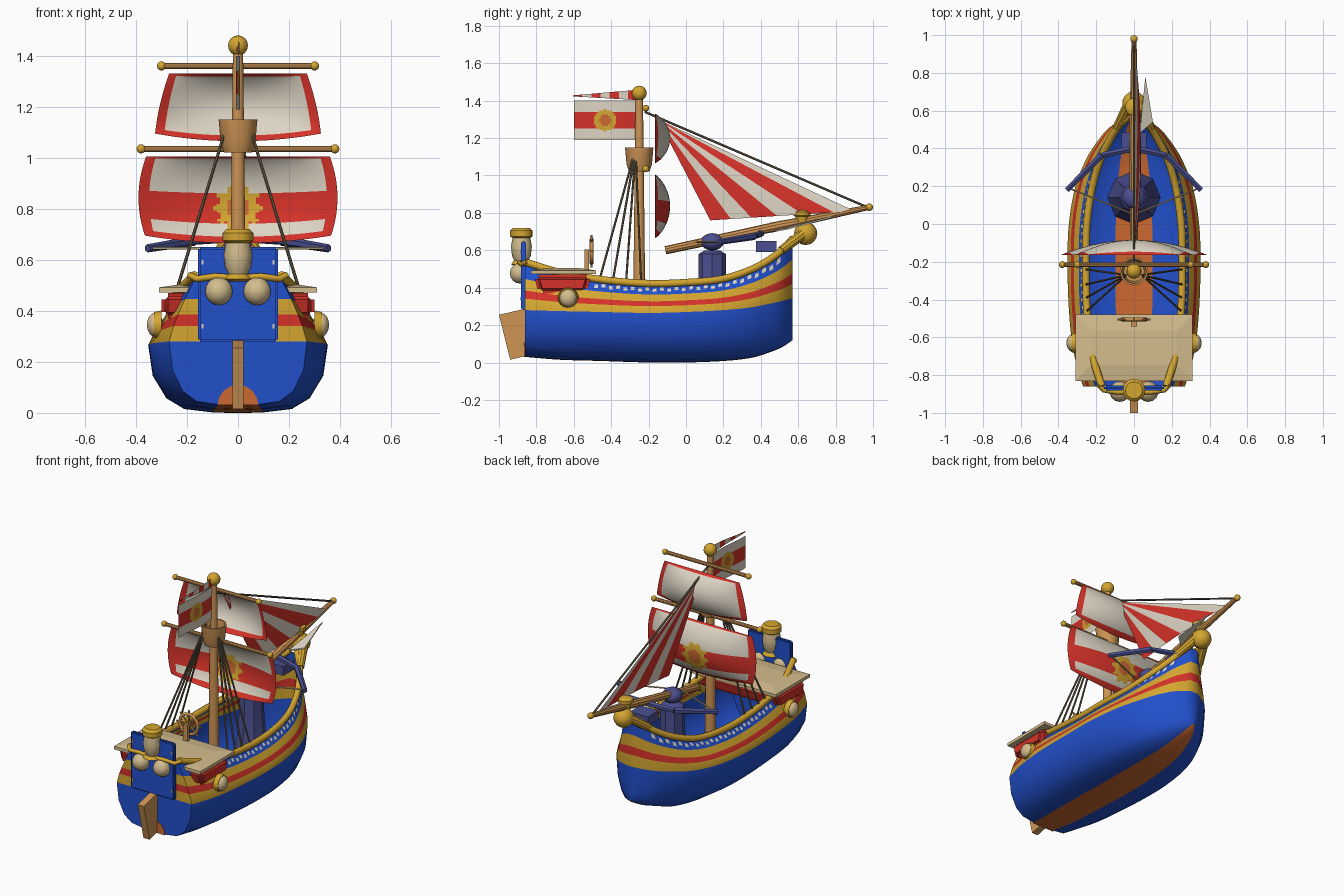
import bpy, bmesh, math
from mathutils import Vector, Matrix

if "Cube" in bpy.data.objects:
    bpy.data.objects.remove(bpy.data.objects["Cube"])

COL = dict(blue=(.016, .08, .60), yellow=(.66, .38, .03), red=(.66, .032, .022), white=(.72, .66, .55),
           wood=(.62, .30, .09), orange=(.60, .14, .03), slate=(.07, .08, .28), tan=(.66, .51, .27), rope=(.15, .12, .07))
NAMES = list(COL)
MATS = []
for n, c in COL.items():
    m = bpy.data.materials.new(n)
    m.diffuse_color = (*c, 1)
    m.use_nodes = True
    m.node_tree.nodes["Principled BSDF"].inputs["Base Color"].default_value = m.diffuse_color
    MATS.append(m)


def finish(name, bm, col=None, smooth=True):
    """Turn a bmesh into an object; col None keeps per-face indices into NAMES."""
    bmesh.ops.recalc_face_normals(bm, faces=bm.faces)
    me = bpy.data.meshes.new(name)
    bm.to_mesh(me)
    bm.free()
    ob = bpy.data.objects.new(name, me)
    bpy.context.collection.objects.link(ob)
    for m in (MATS if col is None else [MATS[NAMES.index(col)]]):
        me.materials.append(m)
    if smooth:
        bpy.ops.object.select_all(action='DESELECT')
        ob.select_set(True)
        bpy.context.view_layer.objects.active = ob
        bpy.ops.object.shade_smooth_by_angle(angle=math.radians(35))
    return ob


def tube(name, p, q, r1, r2, col, seg=10):
    p, q = Vector(p), Vector(q)
    bm = bmesh.new()
    rot = (q - p).to_track_quat('Z', 'Y').to_matrix().to_4x4()
    bmesh.ops.create_cone(bm, cap_ends=True, segments=seg, radius1=r1, radius2=r2, depth=(q - p).length,
                          matrix=Matrix.Translation((p + q) / 2) @ rot)
    return finish(name, bm, col)


def ball(name, c, r, col, scale=(1, 1, 1)):
    bm = bmesh.new()
    bmesh.ops.create_uvsphere(bm, u_segments=14, v_segments=8, radius=r,
                              matrix=Matrix.Translation(c) @ Matrix.Diagonal((*scale, 1)))
    return finish(name, bm, col)


def box(name, c, s, col):
    bm = bmesh.new()
    bmesh.ops.create_cube(bm, size=1, matrix=Matrix.Translation(c) @ Matrix.Diagonal((*s, 1)))
    return finish(name, bm, col, False)


def lathe(name, prof, c, col, seg=16):
    bm = bmesh.new()
    rings = [[bm.verts.new((c[0] + r * math.cos(a), c[1] + r * math.sin(a), z))
              for a in [2 * math.pi * i / seg for i in range(seg)]] for r, z in prof]
    for a, b in zip(rings, rings[1:]):
        for i in range(seg):
            bm.faces.new((a[i], a[(i + 1) % seg], b[(i + 1) % seg], b[i]))
    bm.faces.new(rings[0])
    bm.faces.new(rings[-1])
    return finish(name, bm, col)


def sweep(name, pts, r, col, closed=False):
    cu = bpy.data.curves.new(name, 'CURVE')
    cu.dimensions, cu.bevel_depth, cu.bevel_resolution, cu.use_fill_caps = '3D', r, 2, True
    sp = cu.splines.new('POLY')
    sp.points.add(len(pts) - 1)
    for a, b in zip(sp.points, pts):
        a.co = (*b, 1)
    sp.use_cyclic_u = closed
    ob = bpy.data.objects.new(name, cu)
    bpy.context.collection.objects.link(ob)
    cu.materials.append(MATS[NAMES.index(col)])
    bpy.ops.object.select_all(action='DESELECT')
    ob.select_set(True)
    bpy.context.view_layer.objects.active = ob
    bpy.ops.object.convert(target='MESH')


def prism(name, pts, d, col):
    """Extrude a polygon by vector d."""
    bm = bmesh.new()
    f = bm.faces.new([bm.verts.new(p) for p in pts])
    r = bmesh.ops.extrude_face_region(bm, geom=[f])
    bmesh.ops.translate(bm, vec=d, verts=[v for v in r['geom'] if isinstance(v, bmesh.types.BMVert)])
    return finish(name, bm, col, False)


def patch(name, fn, nu, nv, rule):
    """Surface fn(u,v) on the unit square, coloured by rule(u,v)."""
    bm = bmesh.new()
    g = [[bm.verts.new(fn(i / nu, j / nv)) for j in range(nv + 1)] for i in range(nu + 1)]
    for i in range(nu):
        for j in range(nv):
            f = bm.faces.new((g[i][j], g[i + 1][j], g[i + 1][j + 1], g[i][j + 1]))
            f.material_index = NAMES.index(rule((i + .5) / nu, (j + .5) / nv))
    return finish(name, bm)


# Hull lines along y: keel, paint line, sheer height, beam, rail half width
YS = [-.86, -.68, -.45, -.2, 0, .2, .35, .45, .52, .57]
LINES = dict(K=[.03, .015, .008, 0, 0, .008, .025, .055, .085, .12],
             P=[.28, .275, .27, .265, .27, .28, .295, .315, .33, .345],
             S=[.525, .47, .43, .41, .415, .435, .485, .54, .595, .65],
             B=[.27, .32, .345, .352, .345, .31, .25, .185, .12, .03],
             R=[.17, .225, .25, .255, .25, .22, .175, .125, .08, .025])


def line(k, y):
    L = LINES[k]
    i = max(i for i in range(len(YS) - 1) if y >= YS[i] or i == 0)
    t = (y - YS[i]) / (YS[i + 1] - YS[i])
    slope = lambda j: (L[min(j + 1, 9)] - L[max(j - 1, 0)]) / (YS[min(j + 1, 9)] - YS[max(j - 1, 0)])
    h = YS[i + 1] - YS[i]
    return ((2*t**3 - 3*t*t + 1) * L[i] + (t**3 - 2*t*t + t) * h * slope(i)
            + (3*t*t - 2*t**3) * L[i + 1] + (t**3 - t*t) * h * slope(i + 1))


def side(y, f):
    """Point on the topsides: f=0 paint line, f=1 rail."""
    B, R, P, S = (line(k, y) for k in 'BRPS')
    return Vector((B + (R - B) * f ** 1.25, y, P + (S - P) * f))


def section(y):
    B, K, P = line('B', y), line('K', y), line('P', y)
    low = [(0, 0), (.28, .01), (.6, .06), (.8, .22), (.95, .55)]
    return [Vector((a * B, y, K + b * (P - K))) for a, b in low] + [side(y, f) for f in (0, .25, .43, .68, 1)]


BANDS = ['orange', 'blue', 'blue', 'blue', 'blue', 'yellow', 'red', 'yellow', 'blue']
N = 30
stations = [-.86 + 1.43 * (1 - (1 - i / N) ** 1.35) for i in range(N)] + [.57]
bm = bmesh.new()
grid = []
for y in stations:
    s = section(y)
    grid.append([[bm.verts.new((sx * p.x, p.y, p.z)) for p in s] for sx in (1, -1)])
for i in range(N):
    for s in (0, 1):
        for k, c in enumerate(BANDS):
            f = bm.faces.new((grid[i][s][k], grid[i + 1][s][k], grid[i + 1][s][k + 1], grid[i][s][k + 1]))
            f.material_index = NAMES.index(c)
for st in (grid[0], grid[-1]):   # transom and stem
    for k, c in enumerate(BANDS):
        f = bm.faces.new((st[0][k], st[0][k + 1], st[1][k + 1], st[1][k]))
        f.material_index = NAMES.index('blue' if k == 0 else c)
bmesh.ops.remove_doubles(bm, verts=bm.verts, dist=.0005)
finish('hull', bm)
prism('transom_arch', [(.08 * math.cos(a), -.861, .03 + .08 * math.sin(a)) for a in
                       [math.pi * i / 8 for i in range(9)]], (0, -.004, 0), 'orange')

# Rails and white flecks on the upper blue band
bm = bmesh.new()
for s in (1, -1):
    sweep('rail', [(s * p.x, p.y, p.z + .012) for p in [side(y, 1) for y in stations]], .02, 'yellow')
    for i in range(26):
        y = -.48 + i * .039
        for dy, f in ((0, .86 if i % 2 else .82),):
            q = [side(y + a, f + b) + Vector((.004, 0, .003))
                 for a, b in ((-.011, -.06), (.011, -.05), (.009, .06), (-.009, .05))]
            bm.faces.new([bm.verts.new((s * p.x, p.y, p.z)) for p in q])
finish('hull_flecks', bm, 'white', False)

# Stern: cabin, platform, board, rudder
bm = bmesh.new()
bmesh.ops.create_cube(bm, size=1, matrix=Matrix.Translation((0, -.66, .42)) @ Matrix.Diagonal((.6, .31, .1, 1)))
for v in bm.verts:
    if v.co.z < .42:
        v.co.y = -.66 + (v.co.y + .66) * .82
bmesh.ops.bevel(bm, geom=bm.edges[:], offset=.025, segments=3, affect='EDGES')
finish('cabin', bm, 'red')
bm = bmesh.new()
bmesh.ops.create_cube(bm, size=1, matrix=Matrix.Translation((0, -.655, .482)) @ Matrix.Diagonal((.62, .35, .02, 1)))
top = max(bm.faces, key=lambda f: f.calc_center_median().z)
r = bmesh.ops.inset_individual(bm, faces=[top], thickness=.12)
bmesh.ops.translate(bm, vec=(0, 0, .012), verts=top.verts)
finish('stern_platform', bm, 'tan', False)
bm = bmesh.new()
bmesh.ops.create_cube(bm, size=1, matrix=Matrix.Translation((0, -.868, .465)) @ Matrix.Diagonal((.315, .026, .37, 1)))
bmesh.ops.bevel(bm, geom=bm.edges[:], offset=.008, segments=2, affect='EDGES')
finish('stern_board', bm, 'blue')
for x in (-.14, .14):
    for z in (.34, .59):
        box('board_stud', (x, -.882, z), (.008, .006, .018), 'white')
prism('rudder', [(-.022, -.85, .29), (-.022, -1, .255), (-.022, -.94, .015), (-.022, -.855, .035)], (.044, 0, 0), 'wood')

# Stern lamps
lathe('lantern_glass', [(.03, .53), (.05, .57), (.056, .62), (.045, .68)], (0, -.88), 'tan')
lathe('lantern_cap', [(.045, .665), (.06, .675), (.06, .705), (.045, .72)], (0, -.88), 'yellow')
lathe('lantern_base', [(.03, .515), (.055, .525), (.04, .545)], (0, -.88), 'yellow')
for s in (1, -1):
    ball('stern_lamp', (s * .075, -.887, .477), .055, 'tan')
    sweep('lamp_arm', [(s * .02, -.89, .53), (s * .09, -.89, .535), (s * .16, -.88, .525), (s * .19, -.85, .54)], .013, 'yellow')
    ball('side_lamp', (s * .325, -.63, .345), .047, 'tan', (.7, 1, 1))
    tube('side_lamp_ring', (s * .30, -.63, .345), (s * .33, -.63, .345), .056, .05, 'yellow', 14)

# Steering wheel
ring = [(math.cos(a), math.sin(a)) for a in [math.pi * i / 8 for i in range(16)]]
sweep('wheel_rim', [(.065 * c, -.505, .595 + .065 * d) for c, d in ring], .01, 'wood', True)
for i in range(4):
    c, d = ring[i * 2]
    tube('wheel_spoke', (-.088 * c, -.505, .595 - .088 * d), (.088 * c, -.505, .595 + .088 * d), .006, .006, 'wood', 6)
box('wheel_post', (0, -.53, .545), (.03, .025, .12), 'wood')

# Mast, crow's nest, yards
tube('mast', (0, -.25, .01), (0, -.25, 1.42), .036, .02, 'wood', 12)
ball('mast_ball', (0, -.25, 1.44), .04, 'yellow')
lathe('crows_nest', [(.055, 1.02), (.068, 1.06), (.076, 1.15), (.066, 1.15), (.055, 1.06)], (0, -.25), 'wood', 12)
for z, w in ((1.36, .30), (1.035, .38)):
    tube('yard', (-w, -.215, z), (w, -.215, z), .012, .012, 'wood')
    for s in (1, -1):
        ball('yard_tip', (s * w, -.215, z), .018, 'yellow')


# Square sails
def sail(zt, zb, wt, wm, wb, drop):
    def fn(a, b):
        u, v = 2 * a - 1, 2 * b - 1
        w = wb * (1 - b) + wt * b + (wm - (wt + wb) / 2) * (1 - v * v)
        return (u * w, -.165 + .08 * (1 - u * u) * (1 - v * v) ** .8, zb + (zt - zb) * b - drop * (1 - u * u) * (1 - b))
    return fn


def main_rule(a, b):
    d = math.hypot((a - .5) * .76, (b - .41) * .33)
    if d < .045:
        return 'orange'
    if d < .082 + .01 * math.cos(10 * math.atan2(b - .41, (a - .5) * 2.3)):
        return 'yellow'
    return 'red' if abs(a - .5) > .455 or b > .97 or b < .07 or .22 < b < .58 else 'white'


patch('top_sail', sail(1.33, 1.095, .27, .305, .325, .03), 36, 24,
      lambda a, b: 'red' if abs(a - .5) > .455 or b < .08 or b > .97 else 'white')
patch('main_sail', sail(1.005, .695, .36, .39, .365, .03), 56, 40, main_rule)

# Jib with stripes fanning out from its head
head, clew, tack = Vector((0, -.15, 1.30)), Vector((.03, .13, .76)), Vector((.01, .90, .81))
patch('jib', lambda a, b: head.lerp(clew.lerp(tack, a), max(b, .001)) + Vector((.05 * math.sin(math.pi * a) * b * (1.3 - b), 0, 0)),
      28, 12, lambda a, b: 'red' if a < .16 or .3 < a < .48 or .64 < a < .84 else 'white')


# Flag and pennant
def flag_rule(a, b):
    d = math.hypot((a - .5) * .33, (b - .5) * .21)
    return 'orange' if d < .03 else 'yellow' if d < .057 else 'red' if .28 < b < .72 else 'white'


patch('flag', lambda a, b: (.008 * math.sin(5 * a), -.265 - .335 * a, 1.19 + .21 * b), 40, 28, flag_rule)
patch('pennant', lambda a, b: (.006 * math.sin(5 * a), -.26 - .345 * a, 1.425 + (b - .4) * .055 * (1 - .9 * a)), 7, 2,
      lambda a, b: 'white' if int(a * 7) % 2 else 'red')

# Rigging
tube('fore_stay', (0, -.22, 1.34), (0, .97, .83), .006, .006, 'rope', 6)
for s in (1, -1):
    for y in (-.46, -.39, -.32, -.24):
        e = side(y, 1)
        tube('shroud', (s * .04, -.27, 1.14), (s * e.x, y, e.z + .02), .006, .006, 'rope', 6)

# Bowsprit and figurehead
tube('bowsprit', (0, .45, .72), (0, .98, .83), .027, .014, 'wood')
ball('bowsprit_tip', (0, .98, .83), .02, 'yellow')
ball('figurehead', (0, .64, .69), .062, 'yellow')
lathe('figurehead_cap', [(.03, .75), (.035, .78), (.046, .785), (.046, .805), (.03, .815)], (0, .62), 'yellow')
for s in (1, -1):
    tube('figurehead_bracket', (s * .09, .51, .60), (s * .03, .63, .69), .024, .03, 'yellow')

# Deck ballista
lathe('ballista_stand', [(.14, .02), (.115, .12), (.085, .3), (.073, .45), (.073, .58), (.04, .6)], (0, .14), 'slate', 8)
ball('ballista_knob', (0, .14, .645), .062, 'slate', (1, 1, .75))
tube('ballista_stock', (0, -.11, .60), (0, .52, .735), .022, .026, 'wood')
box('ballista_rest', (0, .43, .62), (.13, .11, .06), 'slate')
for s in (1, -1):
    for p, q in (((0, .40, .69), (s * .17, .365, .675)), ((s * .17, .365, .675), (s * .355, .18, .645))):
        tube('ballista_limb', p, q, .02, .016, 'slate', 6)
    tube('ballista_string', (s * .345, .19, .645), (0, .05, .645), .005, .005, 'tan', 6)
prism('bolt_head', [(.03, .48, .70), (.10, .54, .71), (.06, .78, .775)], (0, 0, .008), 'white')
